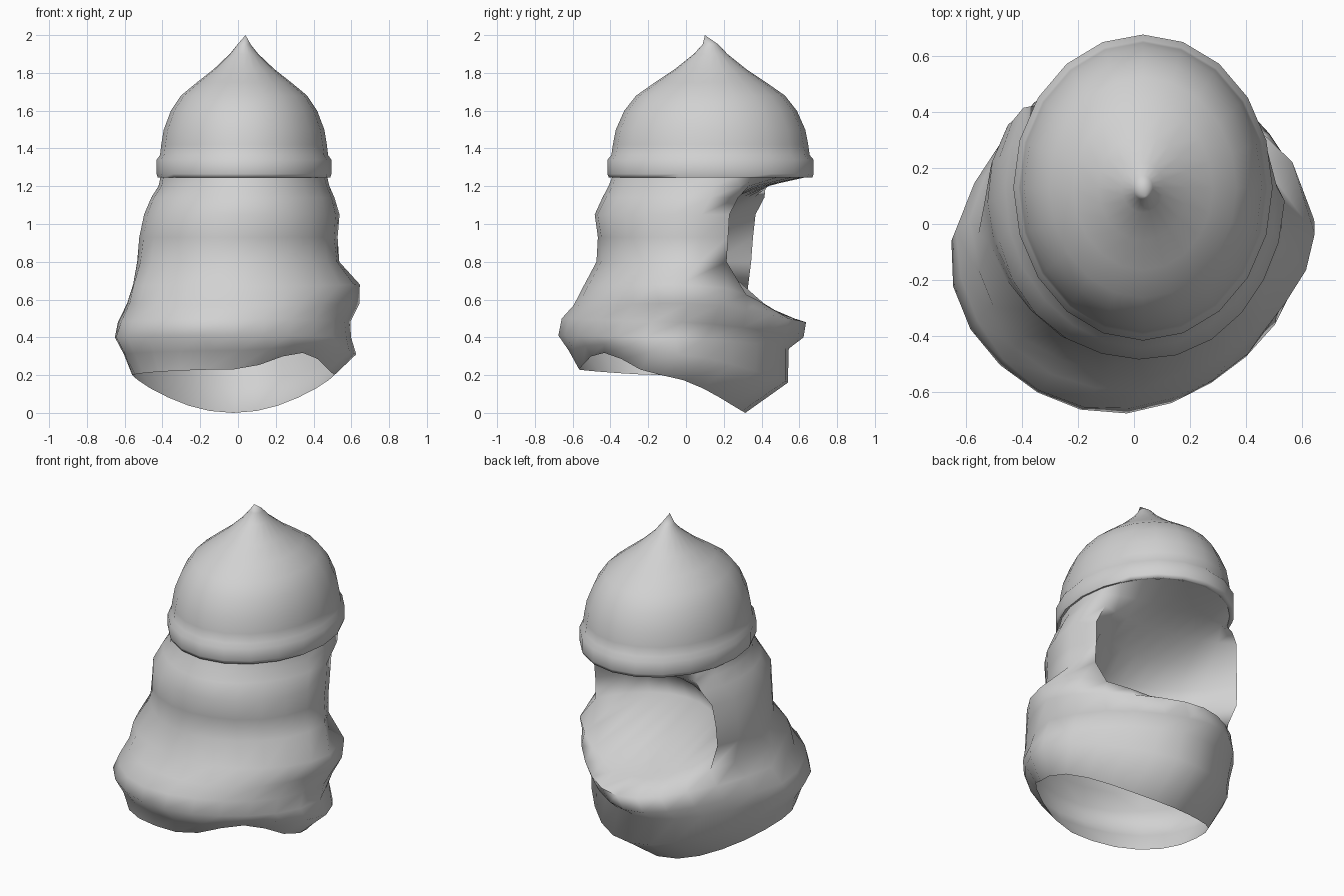
import bpy, bmesh, math

cube = bpy.data.objects.get("Cube")
if cube:
    bpy.data.objects.remove(cube, do_unlink=True)

grey = bpy.data.materials.new("plain_grey")
grey.use_nodes = True
grey.diffuse_color = (0.64, 0.64, 0.64, 1)
grey.node_tree.nodes["Principled BSDF"].inputs["Base Color"].default_value = (0.64, 0.64, 0.64, 1)


def loft(name, rings, tip=None):
    """Skin a stack of point rings, optionally closed by a tip, and smooth it."""
    bm = bmesh.new()
    rings = [[bm.verts.new(p) for p in ring] for ring in rings]
    n = len(rings[0])
    for low, high in zip(rings, rings[1:]):
        for i in range(n):
            j = (i + 1) % n
            bm.faces.new((low[i], low[j], high[j], high[i]))
    if tip:
        top = bm.verts.new(tip)
        for i in range(n):
            bm.faces.new((rings[-1][i], rings[-1][(i + 1) % n], top))
    mesh = bpy.data.meshes.new(name)
    bm.to_mesh(mesh)
    bm.free()
    mesh.materials.append(grey)
    obj = bpy.data.objects.new(name, mesh)
    bpy.context.collection.objects.link(obj)
    bpy.ops.object.select_all(action='DESELECT')
    obj.select_set(True)
    bpy.context.view_layer.objects.active = obj
    bpy.ops.object.shade_smooth_by_angle(angle=math.radians(85))


# Helmet: rounded rim band under a pointed oval bowl (scale, height)
profile = [(0.98, 1.25), (1.025, 1.245), (1.04, 1.265), (1.04, 1.34), (1.0, 1.365),
           (0.985, 1.42), (0.955, 1.5), (0.87, 1.6), (0.75, 1.68), (0.56, 1.75),
           (0.36, 1.82), (0.17, 1.9), (0.08, 1.95)]
SIDES = 20
turns = [math.tau * i / SIDES for i in range(SIDES)]
loft("helmet",
     [[(0.032 + 0.445 * s * math.cos(a), 0.13 + 0.525 * s * math.sin(a), z) for a in turns]
      for s, z in profile],
     (0.04, 0.1, 2.0))

# Hood rows: front z, side z, back z, x min, x max, y min, y max, face recess depth
rows = [
    (0.23, 0.20, 0.00, -0.56, 0.51, -0.57, 0.31, 0),
    (0.33, 0.31, 0.16, -0.61, 0.62, -0.62, 0.54, 0),
    (0.41, 0.40, 0.34, -0.65, 0.60, -0.67, 0.55, 0),
    (0.50, 0.48, 0.40, -0.63, 0.60, -0.66, 0.62, 0),
    (0.57, 0.58, 0.48, -0.59, 0.64, -0.60, 0.63, 0),
    (0.67, 0.68, 0.53, -0.56, 0.64, -0.54, 0.47, 0),
    (0.80, 0.80, 0.80, -0.53, 0.54, -0.47, 0.62, 0.36),
    (0.93, 0.93, 0.93, -0.52, 0.53, -0.47, 0.63, 0.32),
    (1.05, 1.05, 1.05, -0.50, 0.535, -0.485, 0.65, 0.20),
    (1.14, 1.14, 1.14, -0.46, 0.51, -0.44, 0.70, 0.08),
    (1.20, 1.20, 1.20, -0.42, 0.485, -0.41, 0.70, -0.06),
    (1.25, 1.25, 1.25, -0.41, 0.472, -0.39, 0.645, 0),
]
COLS = 24
LEFT_EDGE, RIGHT_EDGE = 1, 10     # columns that bound the face opening


def hood_ring(r, row):
    zf, zs, zb, x0, x1, y0, y1, depth = row
    # The collar narrows under the chin, the left opening edge turns inward
    pinch = (0.12, 0.25, 0.28, 0.28, 0.28, 0.35)[r] if r <= 5 else 0
    ring = []
    for i in range(COLS):
        a = math.tau * i / COLS
        c, s = math.cos(a), math.sin(a)
        # Gentle cloth folds, fading toward the helmet
        fold = 1 + 0.01 * math.sin(5 * a + 1.7 * r) * min(1, (11 - r) / 5)
        z = zs + ((zb if s > 0 else zf) - zs) * abs(s) ** 1.5
        if r < 2 and s < 0 and c > 0:     # hem lifts on the left front
            z += (0.1 - 0.06 * r) * math.sin(2 * a) ** 2
        if r <= 5 and s < 0:              # skirt is fuller on the right front
            fold += 0.035 * math.sin(2 * a)
        taper = 1 - pinch * max(s, 0)
        if 6 <= r <= 9 and i == LEFT_EDGE:
            taper = 0.89
        bulge = s ** 0.5 if r == 5 and s > 0 else s       # chin fold sits forward
        ring.append(((x0 + x1) / 2 + (x1 - x0) / 2 * c * fold * taper,
                     (y0 + y1) / 2 + (y1 - y0) / 2 * bulge * fold, z))
    # Lining between the opening edges, sloping in from the rim to the chin
    if depth:
        (ax, ay, z), (bx, by, _) = ring[LEFT_EDGE], ring[RIGHT_EDGE]
        for i in range(LEFT_EDGE + 1, RIGHT_EDGE):
            u = (i - LEFT_EDGE) / (RIGHT_EDGE - LEFT_EDGE)
            sink = depth * math.sin(math.pi * u) ** 0.7
            ring[i] = (ax + (bx - ax) * u, ay + (by - ay) * u - sink, z)
    return ring


loft("cloth_hood", [hood_ring(r, row) for r, row in enumerate(rows)])
